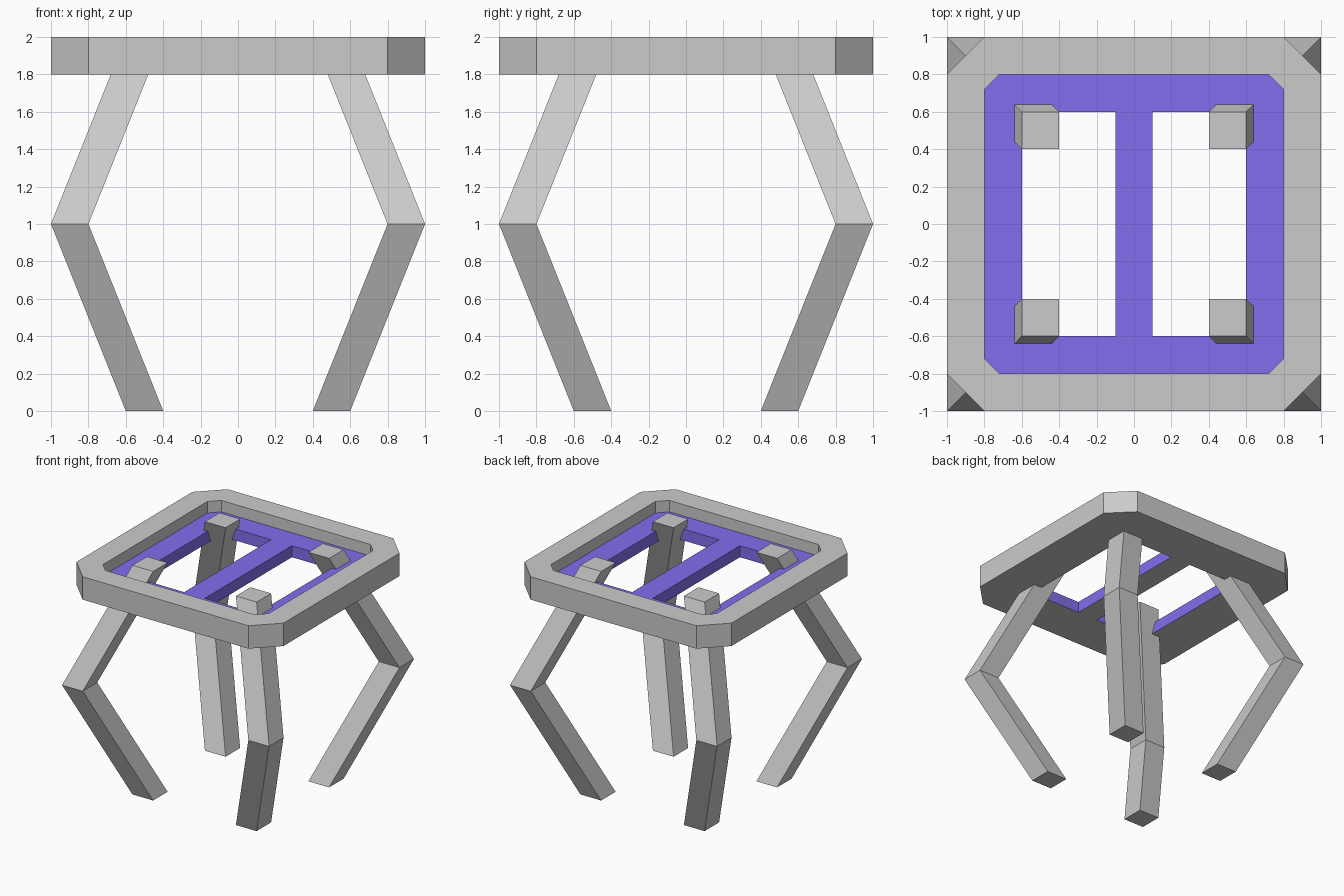
import bpy, bmesh

if "Cube" in bpy.data.objects:
    bpy.data.objects.remove(bpy.data.objects["Cube"])


def finish(name, bm, material=None):
    mesh = bpy.data.meshes.new(name)
    bm.to_mesh(mesh)
    bm.free()
    if material:
        mesh.materials.append(material)
    obj = bpy.data.objects.new(name, mesh)
    bpy.context.collection.objects.link(obj)
    return obj


def chamfered_square(r, c):
    k = r - c
    return [(r, -k), (r, k), (k, r), (-k, r), (-r, k), (-r, -k), (-k, -r), (k, -r)]


def rectangle(x0, x1, y0, y1):
    return [(x0, y0), (x1, y0), (x1, y1), (x0, y1)]


def add_loop(bm, points, z):
    verts = [bm.verts.new((x, y, z)) for x, y in points]
    for a, b in zip(verts, verts[1:] + verts[:1]):
        bm.edges.new((a, b))
    return verts


def bridge(bm, low, high):
    n = len(low)
    return [bm.faces.new((low[i], low[(i + 1) % n], high[(i + 1) % n], high[i]))
            for i in range(n)]


def fill(bm, loops, normal):
    edges = [bm.edges.get((a, b)) for lp in loops for a, b in zip(lp, lp[1:] + lp[:1])]
    made = bmesh.ops.triangle_fill(bm, edges=edges, use_beauty=True, normal=normal)
    return [f for f in made["geom"] if isinstance(f, bmesh.types.BMFace)]


purple = bpy.data.materials.new("purple")
purple.diffuse_color = (0.23, 0.155, 0.85, 1)
purple.use_nodes = True
purple.node_tree.nodes["Principled BSDF"].inputs["Base Color"].default_value = purple.diffuse_color

# Tabletop: raised rim around a recessed floor with two windows
bm = bmesh.new()
outer, inner = chamfered_square(1.0, 0.2), chamfered_square(0.8, 0.08)
outer_low, outer_high = add_loop(bm, outer, 1.8), add_loop(bm, outer, 2.0)
inner_high, inner_low = add_loop(bm, inner, 2.0), add_loop(bm, inner, 1.9)
windows = [rectangle(0.1, 0.6, -0.6, 0.6), rectangle(-0.6, -0.1, -0.6, 0.6)]
win_low = [add_loop(bm, w, 1.8) for w in windows]
win_high = [add_loop(bm, w, 1.9) for w in windows]

bridge(bm, outer_low, outer_high)
bridge(bm, outer_high, inner_high)
bridge(bm, inner_high, inner_low)
fill(bm, [outer_low] + win_low, (0, 0, -1))
coloured = fill(bm, [inner_low] + win_high, (0, 0, 1))
for low, high in zip(win_low, win_high):
    coloured += bridge(bm, low, high)
for f in coloured:
    f.material_index = 1
bmesh.ops.recalc_face_normals(bm, faces=bm.faces[:])

# Split into the grey rim with underside and the purple floor with window walls
for name, index, mat in (("tabletop_rim", 0, None), ("tabletop_floor", 1, purple)):
    part = bm.copy()
    bmesh.ops.delete(part, geom=[f for f in part.faces if f.material_index != index],
                     context='FACES')
    for f in part.faces:
        f.material_index = 0
    finish(name, part, mat)
bm.free()

# Four bent legs that poke up through the windows
for side, sx in (("left", -1), ("right", 1)):
    for end, sy in (("front", -1), ("back", 1)):
        bm = bmesh.new()
        rings = []
        for c, z in ((0.5, 0), (0.9, 1), (0.5, 2)):
            x, y = sx * c, sy * c
            rings.append(add_loop(bm, rectangle(x - 0.1, x + 0.1, y - 0.1, y + 0.1), z))
        for low, high in zip(rings, rings[1:]):
            bridge(bm, low, high)
        bm.faces.new(rings[0][::-1])
        bm.faces.new(rings[-1])
        bmesh.ops.recalc_face_normals(bm, faces=bm.faces[:])
        finish(f"{end}_{side}_leg", bm)
